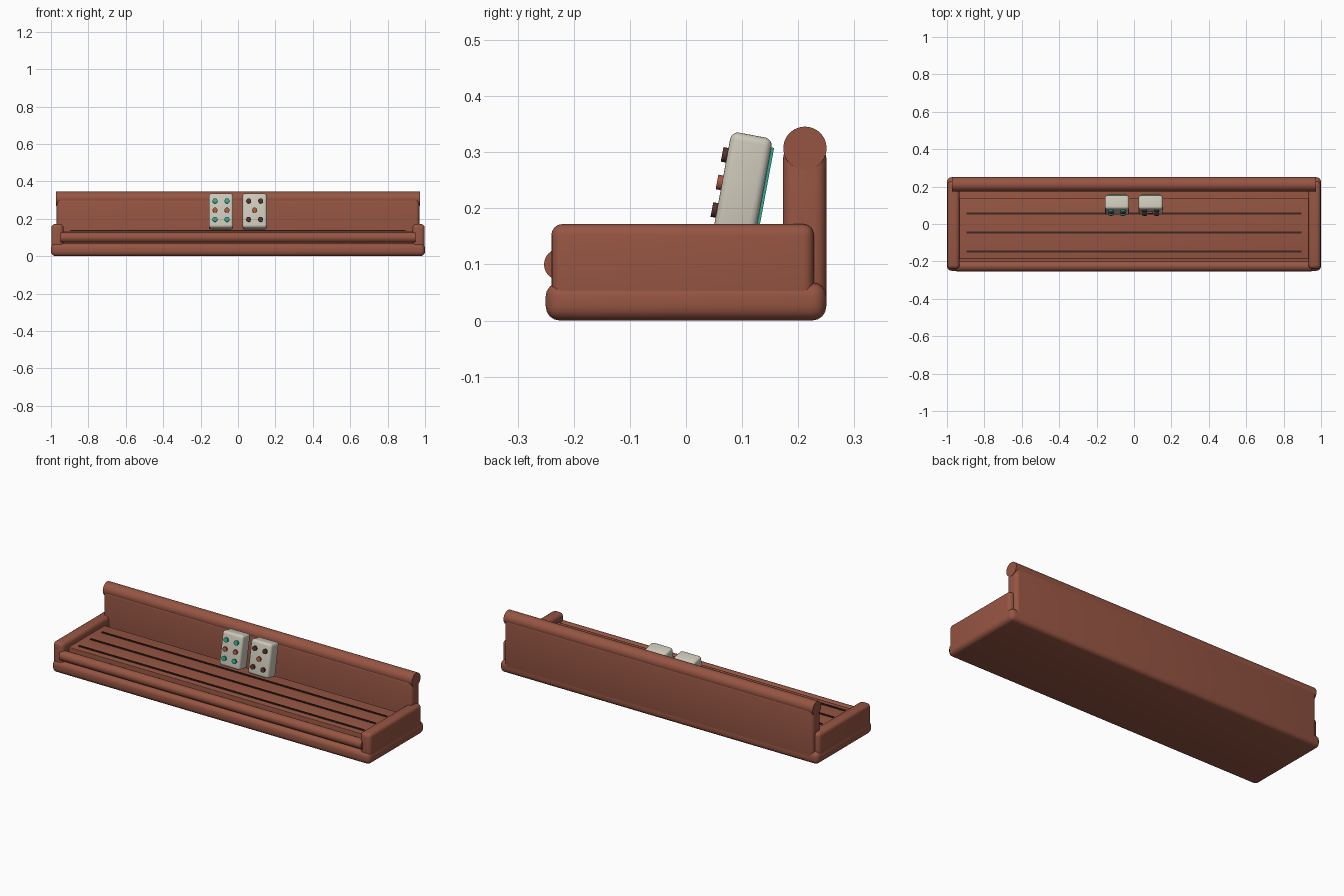
import bpy
import math
from mathutils import Matrix, Vector

cube = bpy.data.objects.get("Cube")
if cube:
    bpy.data.objects.remove(cube, do_unlink=True)


def make_material(name, rgb):
    m = bpy.data.materials.new(name)
    m.use_nodes = True
    m.diffuse_color = (*rgb, 1)
    m.node_tree.nodes["Principled BSDF"].inputs["Base Color"].default_value = (*rgb, 1)
    return m


brown = make_material("clay brown", (0.305, 0.091, 0.056))
groove_dark = make_material("dark groove", (0.045, 0.021, 0.014))
ivory = make_material("ivory", (0.61, 0.58, 0.49))
teal = make_material("teal", (0.03, 0.40, 0.29))
rust = make_material("rust orange", (0.40, 0.10, 0.05))
dark_brown = make_material("dark brown", (0.09, 0.032, 0.023))


def finish(ob, name, mat):
    ob.name = name
    ob.data.materials.append(mat)
    bpy.ops.object.shade_smooth_by_angle(angle=math.radians(35))
    return ob


def box(name, lo, hi, mat, bevel=0.0):
    """Box between two corners with rounded edges."""
    lo, hi = Vector(lo), Vector(hi)
    bpy.ops.mesh.primitive_cube_add(size=1, location=(lo + hi) / 2)
    ob = bpy.context.object
    ob.scale = hi - lo
    bpy.ops.object.transform_apply(location=False, rotation=False, scale=True)
    if bevel:
        mod = ob.modifiers.new("Rounding", "BEVEL")
        mod.width = bevel
        mod.segments = 4
        bpy.ops.object.modifier_apply(modifier=mod.name)
    return finish(ob, name, mat)


def cylinder(name, loc, radius, length, rot, mat, sides=32):
    bpy.ops.mesh.primitive_cylinder_add(vertices=sides, radius=radius, depth=length,
                                        location=loc, rotation=rot)
    return finish(bpy.context.object, name, mat)


ALONG_X = (0, math.pi / 2, 0)
ALONG_Y = (math.pi / 2, 0, 0)

# Tray: base, deck, back wall with roll, front rail, two end walls
box("base", (-1, -0.25, 0), (1, 0.25, 0.068), brown, 0.025)
box("deck", (-0.945, -0.187, 0.05), (0.945, 0.137, 0.135), brown, 0.003)
box("back_wall", (-0.97, 0.173, 0.01), (0.97, 0.25, 0.31), brown, 0.02)
cylinder("back_roll", (0, 0.212, 0.307), 0.0385, 1.944, ALONG_X, brown, 48)
cylinder("front_rail", (0, -0.225, 0.1), 0.028, 1.9, ALONG_X, brown)
for side, sx in (("left", 1), ("right", -1)):
    xs = sorted((0.933 * sx, 0.998 * sx))
    box(side + "_end_wall", (xs[0], -0.24, 0.01), (xs[1], 0.228, 0.172), brown, 0.02)

# Thin dark grooves along the deck
for i, y in enumerate((-0.147, -0.045, 0.057)):
    box(f"deck_groove_{i + 1}", (-0.895, y - 0.005, 0.132), (0.895, y + 0.005, 0.14),
        groove_dark)

# Two tiles leaning back: built upright at the origin, then tilted into place
W, T, H = 0.13, 0.075, 0.187
corners = [(sx * 0.032, sz * 0.05) for sx in (-1, 1) for sz in (-1, 1)]
tiles = (
    ("right", -0.091, [(c, teal) for c in corners] + [((-0.032, 0), rust), ((0.032, 0), rust)]),
    ("left", 0.089, [(c, dark_brown) for c in corners] + [((0, 0), rust)]),
)
for side, x, pips in tiles:
    parts = [
        box(side + "_tile", (-W / 2, -T / 2, -H / 2), (W / 2, T / 2, H / 2), ivory, 0.014),
        box(side + "_tile_backing", (-0.05, T / 2 - 0.002, -0.078),
            (0.05, T / 2 + 0.005, 0.078), teal),
    ]
    for i, ((px, pz), mat) in enumerate(pips):
        parts.append(cylinder(f"{side}_tile_pip_{i + 1}", (px, -T / 2 - 0.002, pz), 0.0132,
                              0.014, ALONG_Y, mat, 20))
    place = Matrix.Translation((x, 0.101, 0.2385)) @ Matrix.Rotation(math.radians(-10.5), 4, "X")
    bpy.context.view_layer.update()
    for ob in parts:
        ob.matrix_world = place @ ob.matrix_world
